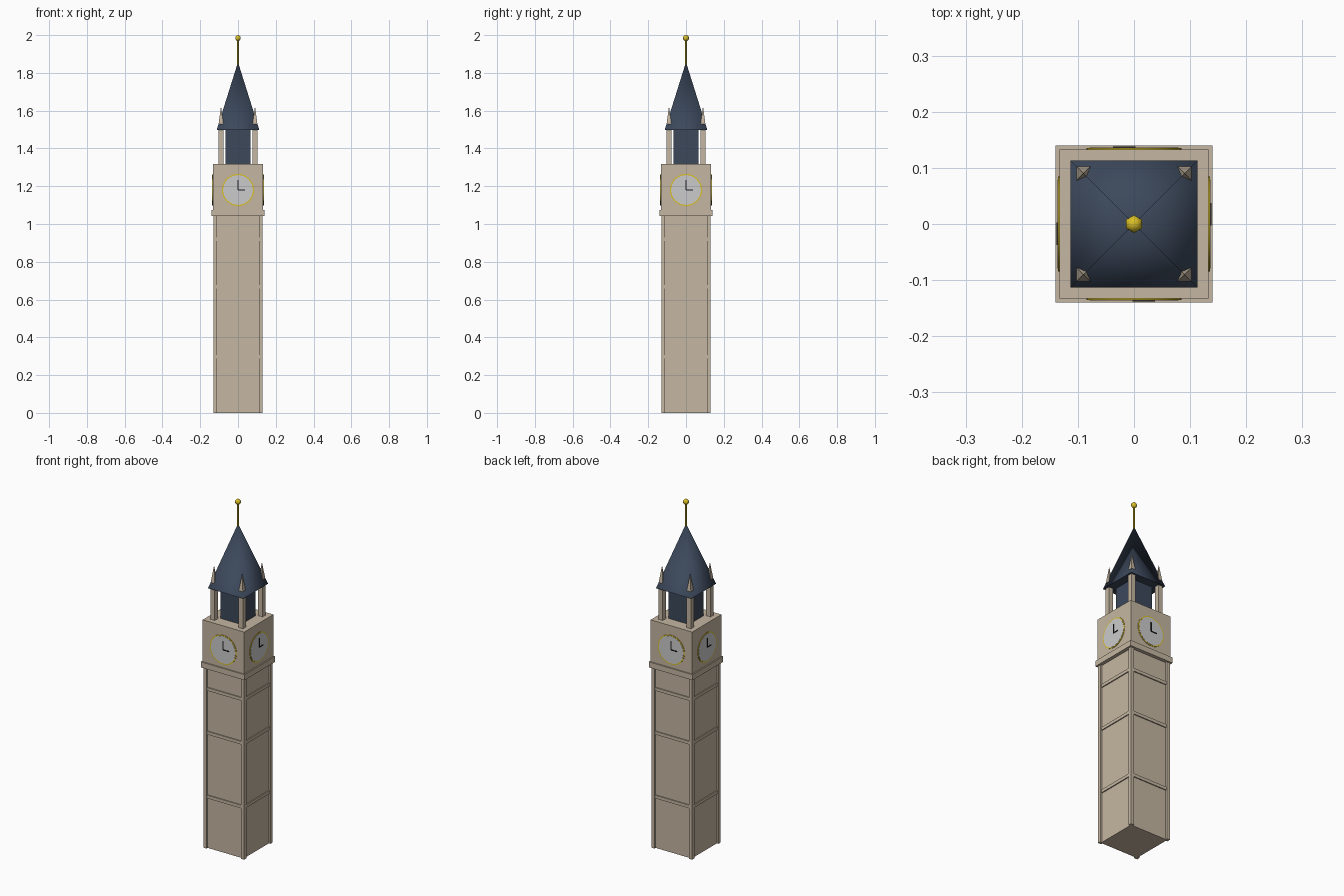
import bpy, math
from mathutils import Matrix, Vector

if "Cube" in bpy.data.objects:
    bpy.data.objects.remove(bpy.data.objects["Cube"])


def material(name, rgb):
    m = bpy.data.materials.new(name)
    m.diffuse_color = (*rgb, 1)
    m.use_nodes = True
    m.node_tree.nodes["Principled BSDF"].inputs["Base Color"].default_value = m.diffuse_color
    return m


STONE = material("stone", (0.56, 0.47, 0.36))
SLATE = material("slate", (0.045, 0.065, 0.105))
GOLD = material("gold", (0.70, 0.52, 0.02))
WHITE = material("dial_white", (0.75, 0.75, 0.73))
BLACK = material("hand_black", (0.01, 0.01, 0.01))


def finish(name, mat):
    ob = bpy.context.object
    ob.name = name
    ob.data.materials.append(mat)
    return ob


def box(name, x, y, z, mat):
    """Box from (min, max) pairs."""
    bpy.ops.mesh.primitive_cube_add(size=1)
    ob = finish(name, mat)
    ob.data.transform(Matrix.Translation([sum(a) / 2 for a in (x, y, z)])
                      @ Matrix.Diagonal((x[1] - x[0], y[1] - y[0], z[1] - z[0], 1)))
    return ob


def block(name, half, z, mat, cx=0, cy=0):
    return box(name, (cx - half, cx + half), (cy - half, cy + half), z, mat)


def pyramid(name, half, z0, z1, mat, cx=0, cy=0):
    bpy.ops.mesh.primitive_cone_add(vertices=4, radius1=half * math.sqrt(2),
                                    radius2=0, depth=z1 - z0)
    ob = finish(name, mat)
    ob.data.transform(Matrix.Translation((cx, cy, (z0 + z1) / 2))
                      @ Matrix.Rotation(math.pi / 4, 4, 'Z'))
    return ob


def front_disc(name, r, y0, y1, z, mat):
    """Disc whose axis runs along y."""
    bpy.ops.mesh.primitive_cylinder_add(vertices=32, radius=r, depth=abs(y1 - y0))
    ob = finish(name, mat)
    ob.data.transform(Matrix.Translation((0, (y0 + y1) / 2, z))
                      @ Matrix.Rotation(math.pi / 2, 4, 'X'))
    bpy.ops.object.shade_smooth_by_angle()
    return ob


def around(ob):
    """Repeat a front-side part on the other three sides."""
    for i in range(1, 4):
        c = ob.copy()
        c.data = ob.data.copy()
        c.data.transform(Matrix.Rotation(i * math.pi / 2, 4, 'Z'))
        bpy.context.collection.objects.link(c)


# Shaft: recessed core, corner piers, horizontal bands
block("shaft_core", 0.12, (0, 1.05), STONE)
around(block("corner_pier", 0.01, (0, 1.05), STONE, -0.12, -0.12))
for z in (0.298, 0.667, 0.92):
    around(box("shaft_band", (-0.11, 0.11), (-0.126, -0.115),
               (z - 0.009, z + 0.009), STONE))

# Cornice and clock stage
block("cornice", 0.14, (1.043, 1.075), STONE)
block("clock_stage", 0.133, (1.07, 1.317), STONE)

# Clock dials with gold rim and hands at three o'clock
CZ = 1.18
around(front_disc("dial_rim", 0.085, -0.125, -0.1355, CZ, GOLD))
around(front_disc("dial_face", 0.079, -0.125, -0.1365, CZ, WHITE))
around(box("minute_hand", (-0.003, 0.003), (-0.1385, -0.135), (CZ, CZ + 0.052), BLACK))
around(box("hour_hand", (0, 0.037), (-0.1385, -0.135), (CZ - 0.003, CZ + 0.003), BLACK))

# Belfry: dark core with four corner posts
block("belfry_core", 0.065, (1.31, 1.503), SLATE)
around(block("belfry_post", 0.014, (1.31, 1.503), STONE, -0.09, -0.09))

# Spire roof with softly shaded sides, and corner pinnacles
roof = pyramid("spire_roof", 0.113, 1.497, 1.857, SLATE)
for p in roof.data.polygons:
    p.use_smooth = abs(p.normal.z) < 0.9
around(pyramid("pinnacle", 0.016, 1.505, 1.625, STONE, -0.09, -0.09))

# Gold finial
bpy.ops.mesh.primitive_cylinder_add(vertices=8, radius=0.005, depth=0.15,
                                    location=(0, 0, 1.905))
finish("finial_rod", GOLD)
bpy.ops.mesh.primitive_uv_sphere_add(segments=6, ring_count=8, radius=0.016,
                                     location=(0, 0, 1.984))
finish("finial_ball", GOLD)
bpy.ops.object.shade_smooth()
